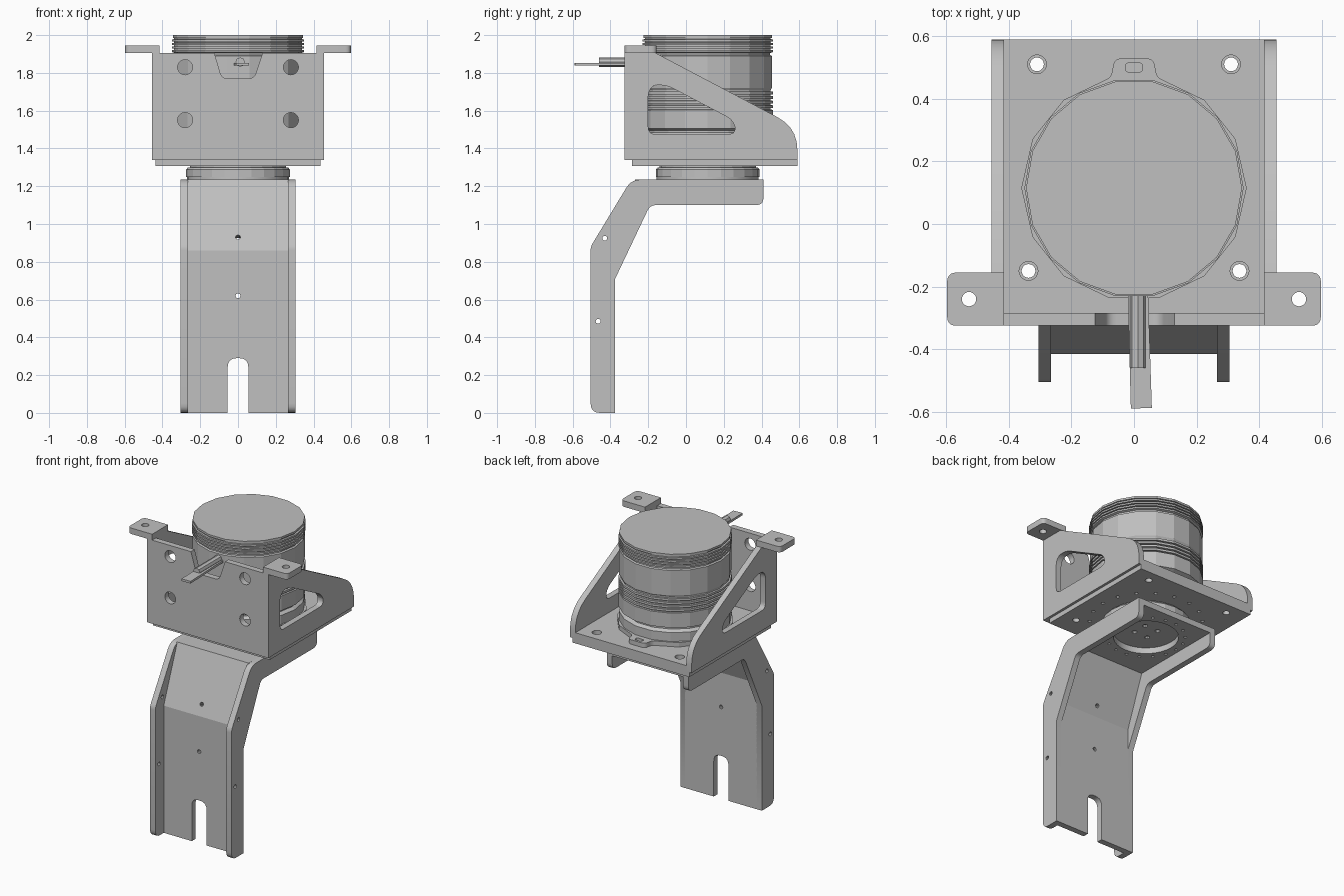
import bpy, bmesh
from math import cos, sin, pi
from mathutils import Matrix, Vector

if "Cube" in bpy.data.objects:
    bpy.data.objects.remove(bpy.data.objects["Cube"], do_unlink=True)

GREY = (0.53, 0.53, 0.53, 1)
metal = bpy.data.materials.new("plain grey")
metal.use_nodes = True
metal.diffuse_color = GREY
metal.node_tree.nodes["Principled BSDF"].inputs["Base Color"].default_value = GREY

X, Y, Z = Vector((1, 0, 0)), Vector((0, 1, 0)), Vector((0, 0, 1))
T = 0.04          # sheet thickness
AXIS_Y = 0.115    # sensor axis


def add(name, mesh, smooth=False):
    mesh.materials.clear()
    mesh.materials.append(metal)
    obj = bpy.data.objects.new(name, mesh)
    bpy.context.collection.objects.link(obj)
    if smooth:
        bpy.ops.object.select_all(action="DESELECT")
        obj.select_set(True)
        bpy.context.view_layer.objects.active = obj
        bpy.ops.object.shade_smooth_by_angle(angle=0.5)
    return obj


def circle(x, y, r, n=20):
    return [(x + r * cos(2 * pi * i / n), y + r * sin(2 * pi * i / n)) for i in range(n)]


def rounded(points, steps=5):
    """Polygon whose points may carry a third value: the corner setback."""
    out = []
    for i, p in enumerate(points):
        c = Vector(p[:2])
        if len(p) == 2:
            out.append(c)
            continue
        a = c + (Vector(points[i - 1][:2]) - c).normalized() * p[2]
        b = c + (Vector(points[(i + 1) % len(points)][:2]) - c).normalized() * p[2]
        for k in range(steps + 1):
            t = k / steps
            out.append(a * (1 - t) ** 2 + c * 2 * t * (1 - t) + b * t * t)
    return out


def plate(name, outline, holes, origin, u, v, thick=T):
    """Sheet drawn in the u, v plane, thickened along u x v from the origin."""
    curve = bpy.data.curves.new(name, "CURVE")
    curve.dimensions = "2D"
    curve.fill_mode = "BOTH"
    curve.extrude = thick / 2
    for loop in [outline] + holes:
        spline = curve.splines.new("POLY")
        spline.points.add(len(loop) - 1)
        for point, co in zip(spline.points, loop):
            point.co = (co[0], co[1], 0, 1)
        spline.use_cyclic_u = True
    temp = bpy.data.objects.new("temp", curve)
    bpy.context.collection.objects.link(temp)
    graph = bpy.context.evaluated_depsgraph_get()
    mesh = bpy.data.meshes.new_from_object(temp.evaluated_get(graph))
    bpy.data.objects.remove(temp, do_unlink=True)
    bpy.data.curves.remove(curve)
    n = u.cross(v)
    frame = Matrix((u, v, n)).transposed().to_4x4()
    frame.translation = Vector(origin) + n * thick / 2
    mesh.transform(frame)
    bm = bmesh.new()
    bm.from_mesh(mesh)
    bmesh.ops.remove_doubles(bm, verts=bm.verts, dist=1e-5)
    bmesh.ops.recalc_face_normals(bm, faces=bm.faces)
    bm.to_mesh(mesh)
    bm.free()
    mesh.name = name
    return add(name, mesh, True)


def lathe(name, profile, sides, matrix):
    """Turned part from (radius, height) points, closed at both ends."""
    bm = bmesh.new()
    rings = [[bm.verts.new((x, y, h)) for x, y in circle(0, 0, r, sides)] for r, h in profile]
    for low, high in zip(rings, rings[1:]):
        for i in range(sides):
            j = (i + 1) % sides
            bm.faces.new((low[i], low[j], high[j], high[i]))
    bm.faces.new(rings[0][::-1])
    bm.faces.new(rings[-1])
    bm.transform(matrix)
    mesh = bpy.data.meshes.new(name)
    bm.to_mesh(mesh)
    bm.free()
    return add(name, mesh)


def ring_of_holes(radius, r, n):
    return [circle(x, y + AXIS_Y, r, 10) for x, y in circle(0, 0, radius, n)]


def rectangle(x, y0, y1):
    return [(-x, y0), (x, y0), (x, y1), (-x, y1)]


# Leg: flanged channel with a slotted foot, a sloped bend and a top plate
W = 0.27
slot = [(0.055, 0), (0.055, 0.29, 0.05), (-0.055, 0.29, 0.05), (-0.055, 0)]
foot = rounded([(W, 0)] + slot + [(-W, 0), (-W, 0.86), (W, 0.86)])
plate("leg_lower_web", foot, [circle(0, 0.62, 0.013, 10)], (0, -0.375, 0), X, Z)

bend, top = Vector((0, -0.415, 0.86)), Vector((0, -0.27, 1.235))
rise = (top - bend).normalized()
plate("leg_sloped_web", rectangle(W, 0, (top - bend).length),
      [circle(0, 0.075, 0.013, 10)], bend - X.cross(rise) * T, X, rise)

plate("leg_top_web", rectangle(W, top.y, 0.41),
      [circle(0, AXIS_Y, 0.2, 32)] + ring_of_holes(0.24, 0.01, 18),
      (0, 0, 1.235 - T), X, Y)

flange = rounded([(-0.505, 0, 0.05), (-0.375, 0), (-0.375, 0.71), (-0.19, 1.1, 0.03),
                  (0.41, 1.1, 0.04), (0.41, 1.235), (-0.29, 1.235, 0.05), (-0.505, 0.88, 0.02)])
flange_holes = [circle(-0.465, 0.485, 0.013, 10), circle(-0.43, 0.925, 0.013, 10)]
for x, side in ((0.265, "left"), (-0.305, "right")):
    plate(side + "_leg_flange", flange, flange_holes, (x, 0, 0), Y, Z)

# Turntable between the leg and the base plate
screws = [circle(x, y + AXIS_Y, 0.016, 10) for x in (-0.05, 0.05) for y in (-0.05, 0.05)]
plate("turntable_cap", circle(0, AXIS_Y, 0.27, 24), screws, (0, 0, 1.235), X, Y, 0.02)
lathe("turntable", [(0.275, 1.25), (0.275, 1.288), (0.265, 1.3), (0.255, 1.3), (0.255, 1.315)],
      24, Matrix.Translation((0, AXIS_Y, 0)))

# Base plate and cradle floor
corners = [(s * x, y) for s in (-1, 1) for x, y in ((0.31, 0.51), (0.337, -0.15))]
plate("base_plate", rectangle(0.438, -0.285, 0.59),
      [circle(x, y, 0.022) for x, y in corners] + ring_of_holes(0.345, 0.012, 18),
      (0, 0, 1.308), X, Y, 0.032)
plate("cradle_floor", rectangle(0.42, -0.29, 0.59),
      [circle(x, y, 0.03) for x, y in corners], (0, 0, 1.34), X, Y)

# Cradle front with a cable notch
front = rounded([(-0.455, 1.34), (0.455, 1.34), (0.455, 1.905), (0.13, 1.905),
                 (0.085, 1.77, 0.03), (-0.085, 1.77, 0.03), (-0.125, 1.905), (-0.455, 1.905)])
plate("cradle_front", front, [circle(x, z, 0.04) for x in (-0.28, 0.28) for z in (1.55, 1.83)],
      (0, -0.285, 0), X, Z)

# Cradle cheeks with windows, and mounting ears
cheek = rounded([(-0.325, 1.34), (0.59, 1.34), (0.59, 1.51, 0.12), (-0.16, 1.905), (-0.325, 1.905)])
window = rounded([(-0.2, 1.475, 0.04), (0.27, 1.475, 0.05), (0.25, 1.55, 0.04),
                  (-0.12, 1.745, 0.06), (-0.2, 1.725, 0.05)])
for s, side in ((1, "left"), (-1, "right")):
    plate(side + "_cradle_cheek", cheek, [window], (0.415 if s > 0 else -0.455, 0, 0), Y, Z)
    ear = rounded([(s * 0.415, -0.325), (s * 0.597, -0.325, 0.03),
                   (s * 0.597, -0.155, 0.03), (s * 0.415, -0.155)])
    plate(side + "_mounting_ear", ear, [circle(s * 0.527, -0.24, 0.023)], (0, 0, 1.905), X, Y)


# Ribbed sensor drum
def ribs(z0, z1, count):
    step = (z1 - z0) / count
    for i in range(count):
        z = z0 + i * step
        yield from ((0.35, z), (0.35, z + step * 0.6), (0.338, z + step * 0.65), (0.338, z + step * 0.95))


drum = [(0.345, 1.38), (0.345, 1.47), (0.325, 1.485), (0.325, 1.495), (0.35, 1.505),
        *ribs(1.59, 1.71, 5), (0.345, 1.72), (0.345, 1.89), (0.335, 1.895), (0.335, 1.905),
        *ribs(1.91, 1.985, 4), (0.345, 1.986), (0.345, 2.0)]
lathe("sensor_drum", drum, 18, Matrix.Translation((0, AXIS_Y, 0)))

# Sensor foot ring and slotted tab
lathe("sensor_foot", [(0.36, 1.38), (0.36, 1.41)], 14, Matrix.Translation((0, AXIS_Y, 0)))
tab = rounded([(-0.11, 0.44), (0.11, 0.44), (0.07, 0.475, 0.02), (0.065, 0.53, 0.03),
               (-0.065, 0.53, 0.03), (-0.07, 0.475, 0.02)])
tab_slot = rounded([(-0.027, 0.485, 0.013), (0.027, 0.485, 0.013),
                    (0.027, 0.515, 0.013), (-0.027, 0.515, 0.013)])
plate("sensor_tab", tab, [tab_slot], (0, 0, 1.38), X, Y, 0.03)

# Cable stub and flat tail
lathe("cable_stub", [(0.025, 0), (0.025, 0.24)], 8,
      Matrix.Translation((0.012, -0.22, 1.857)) @ Matrix.Rotation(pi / 2, 4, "X"))
tail = [(-0.02, -0.22), (-0.01, -0.59), (0.057, -0.587), (0.045, -0.22)]
plate("cable_tail", tail, [], (0, 0, 1.838), X, Y, 0.015)
